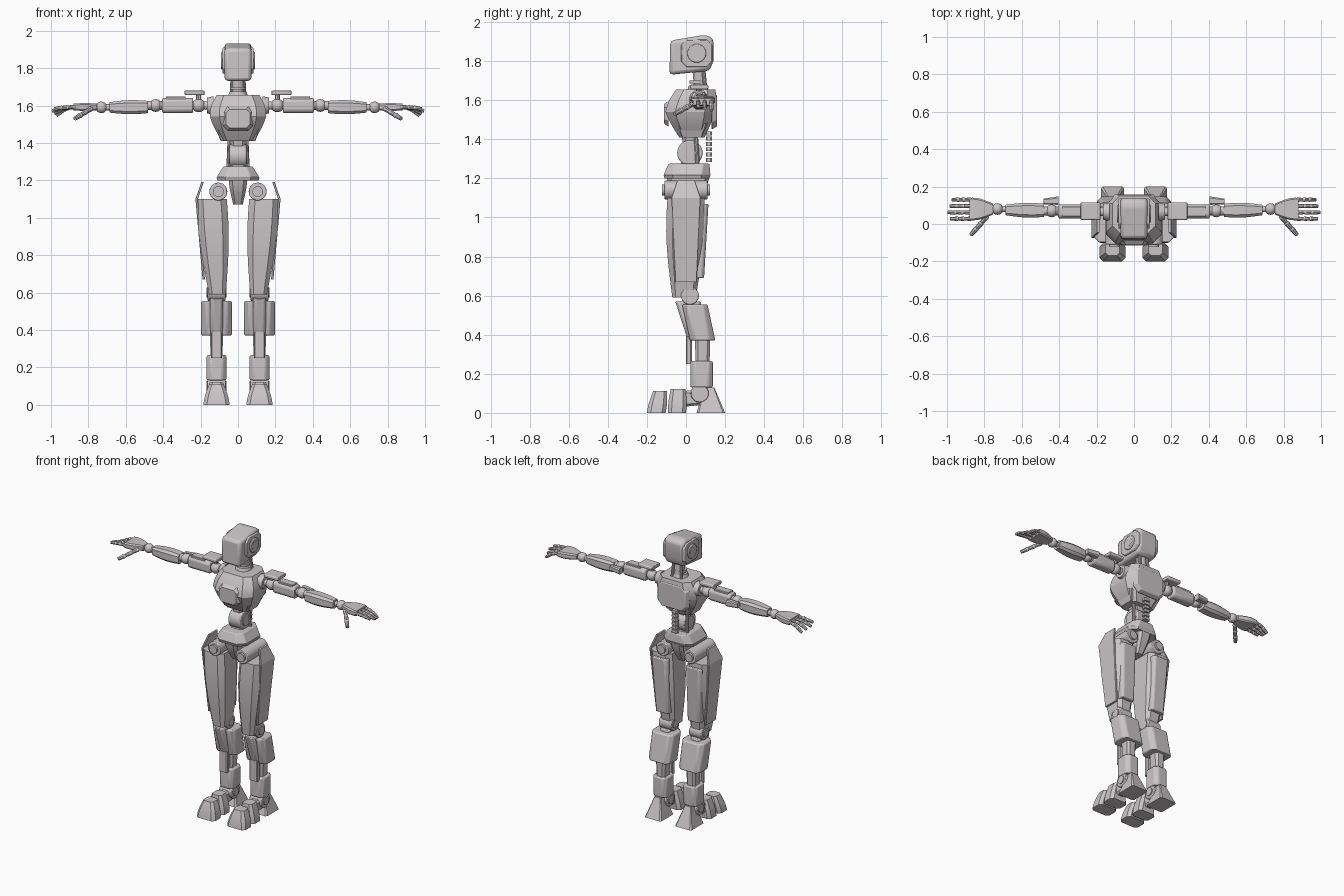
import bpy, bmesh
from math import pi, sin
from mathutils import Vector

cube = bpy.data.objects.get("Cube")
if cube:
    bpy.data.objects.remove(cube, do_unlink=True)

grey = bpy.data.materials.new("warm_grey")
grey.use_nodes = True
grey.diffuse_color = (.6, .56, .57, 1)
grey.node_tree.nodes["Principled BSDF"].inputs["Base Color"].default_value = grey.diffuse_color
parts = []

# Joint centres on the left side; every part on that side is mirrored
LEG = .115
HEAD = Vector((0, .055, 1.84))
SHOULDER = Vector((.21, .065, 1.6))
ELBOW = Vector((.44, .07, 1.6))
WRIST = Vector((.73, .08, 1.59))
WAIST = Vector((0, .02, 1.33))
HIP = Vector((.105, 0, 1.14))
KNEE = Vector((LEG, .02, .6))
ANKLE = Vector((LEG, .07, .1))
SIDEWAYS, FORWARD, UP = Vector((1, 0, 0)), Vector((0, 1, 0)), Vector((0, 0, 1))


def finish(name, bm, bevel=0):
    """Turn the mesh into an object, mirrored when it lies wholly on one side."""
    bmesh.ops.recalc_face_normals(bm, faces=bm.faces)
    one_sided = min(vert.co.x for vert in bm.verts) > 0
    mesh = bpy.data.meshes.new(name)
    bm.to_mesh(mesh)
    bm.free()
    mesh.materials.append(grey)
    part = bpy.data.objects.new(name, mesh)
    bpy.context.collection.objects.link(part)
    if bevel:
        rounding = part.modifiers.new("Bevel", "BEVEL")
        rounding.width, rounding.segments = bevel, 2
    if one_sided:
        part.modifiers.new("Mirror", "MIRROR")
    parts.append(part)


def skin(name, rings, bevel):
    """Join matching rings of points and cap both ends."""
    bm = bmesh.new()
    rows = [[bm.verts.new(point) for point in ring] for ring in rings]
    for lower, upper in zip(rows, rows[1:]):
        for i in range(len(lower)):
            bm.faces.new((lower[i - 1], lower[i], upper[i], upper[i - 1]))
    bm.faces.new(rows[0])
    bm.faces.new(rows[-1])
    finish(name, bm, bevel)


def block(name, start, end, size, end_size=None, swell=0, chamfer=.2, bevel=0):
    """Chamfered box between two centres, tapering and swelling on the way."""
    start, end = Vector(start), Vector(end)
    size, end_size = Vector(size), Vector(end_size or size)
    span = [abs(value) for value in end - start]
    along = span.index(max(span))
    across = [axis for axis in range(3) if axis != along]
    steps = 6 if swell else 1
    rings = []
    for step in range(steps + 1):
        t = step / steps
        half = size.lerp(end_size, t) * (1 + swell * sin(pi * t)) / 2
        u, v = half
        cut = 2 * chamfer * min(half)
        outline = [(u - cut, v), (u, v - cut), (u, cut - v), (u - cut, -v),
                   (cut - u, -v), (-u, cut - v), (-u, v - cut), (cut - u, v)]
        ring = []
        for offset in outline:
            point = start.lerp(end, t)
            for axis, amount in zip(across, offset):
                point[axis] += amount
            ring.append(point)
        rings.append(ring)
    skin(name, rings, bevel)


def rod(name, start, end, radius, end_radius=None, sides=24, bevel=0):
    start, end = Vector(start), Vector(end)
    bm = bmesh.new()
    bmesh.ops.create_cone(bm, cap_ends=True, segments=sides, radius1=radius,
                          radius2=end_radius or radius, depth=(end - start).length)
    bm.transform((end - start).to_track_quat("Z", "Y").to_matrix().to_4x4())
    bmesh.ops.translate(bm, vec=(start + end) / 2, verts=bm.verts)
    finish(name, bm, bevel)


def ball(name, centre, radius):
    bm = bmesh.new()
    bmesh.ops.create_uvsphere(bm, u_segments=20, v_segments=12, radius=radius)
    bmesh.ops.translate(bm, vec=centre, verts=bm.verts)
    finish(name, bm)


def hub(name, centre, direction, width, radius):
    """Joint disc with a smaller raised cap on both faces."""
    reach = direction * width / 2
    rod(name + "_disc", centre - reach, centre + reach, radius, bevel=radius / 10)
    reach *= 1.12
    rod(name + "_cap", centre - reach, centre + reach, radius * .6)


# Head: shell with a sloping crown, cheek plates and ear discs
crown_profile = [(-.085, 1.73), (-.08, 1.905), (.1, 1.935), (.14, 1.915), (.14, 1.8), (.12, 1.75)]
skin("head_shell", [[(x, y, z) for y, z in crown_profile] for x in (-.072, .072)], bevel=.018)
block("cheek_plate", HEAD + SIDEWAYS * .06, HEAD + SIDEWAYS * .083, (.16, .14), bevel=.005)
hub("ear", HEAD + SIDEWAYS * .08, SIDEWAYS, .02, .048)

# Neck
rod("neck_column", (0, .075, 1.64), (0, .065, 1.76), .032)
rod("neck_collar", (0, .06, 1.645), (0, .06, 1.675), .055, .045)
rod("neck_ring", (0, .06, 1.685), (0, .06, 1.7), .042)
rod("neck_piston", (.035, .1, 1.65), (.03, .09, 1.75), .01, sides=10)

# Torso: two tapering halves with plates at front and back
block("chest_lower", (0, .03, 1.41), (0, .02, 1.54), (.17, .13), (.3, .25), swell=.05)
block("chest_upper", (0, .02, 1.54), (0, .05, 1.655), (.3, .25), (.23, .2), swell=.08)
block("chest_plate", (0, -.09, 1.53), (0, -.112, 1.53), (.16, .13), (.13, .1))
block("back_plate", (0, .13, 1.545), (0, .158, 1.545), (.24, .19), (.21, .16), bevel=.004)
block("rib_fin", (.085, .03, 1.41), (.1, .03, 1.48), (.015, .1), (.04, .16))

# Waist: hub, brackets, pistons and a row of spine beads
hub("waist", WAIST, SIDEWAYS, .09, .065)
block("waist_neck", WAIST + UP * .04, WAIST + UP * .11, (.07, .07), (.09, .09))
block("waist_base", WAIST - UP * .08, WAIST - UP * .01, (.1, .11), (.08, .06))
rod("waist_piston", (.052, .06, 1.26), (.045, .05, 1.43), .011, sides=10)
for i in range(6):
    bead = Vector((0, .117, 1.285 + i * .027))
    block("spine_bead", bead, bead + UP * .02, (.044, .03), (.036, .03))

# Pelvis and hips
block("pelvis", (0, .005, 1.215), (0, .015, 1.275), (.23, .24), (.155, .21), bevel=.005)
block("pelvis_rim", (0, .005, 1.2), (0, .005, 1.215), (.22, .23), (.23, .24))
block("crotch", (0, .01, 1.07), (0, .01, 1.21), (.05, .1), (.1, .22), swell=.1)
hub("hip", HIP, FORWARD, .22, .048)

# Thighs: rounded shell, thin outer panel and a back panel
block("thigh_shell", (.11, -.01, .59), (.14, 0, 1.1), (.09, .12), (.16, .19), swell=.2)
block("thigh_outer_panel", (.183, 0, .67), (.221, 0, 1.1), (.013, .11), (.013, .15))
block("thigh_outer_tip", (.221, 0, 1.1), (.19, 0, 1.19), (.013, .15), (.013, .09))
block("thigh_back_panel", (.12, .065, .69), (.13, .08, 1.07), (.1, .055), (.12, .07), bevel=.006)

# Knees and shins
hub("knee", KNEE, SIDEWAYS, .095, .046)
block("shin_front", (LEG, .05, .37), (LEG, .01, .57), (.07, .08), (.07, .13), bevel=.006)
block("calf_guard", (LEG, .085, .37), (LEG, .045, .555), (.165, .13), (.165, .13), bevel=.008)
block("shin_strut", (LEG, .015, .25), (LEG, .015, .39), (.06, .03))
block("shin_bone", (LEG, .085, .24), (LEG, .085, .4), (.06, .07), (.075, .08))

# Ankles and feet
block("ankle_guard", (LEG, .08, .13), (LEG, .08, .265), (.105, .115), bevel=.008)
hub("ankle", ANKLE, SIDEWAYS, .095, .046)
block("heel", (LEG, .127, 0), (LEG, .12, .13), (.125, .146), (.05, .05), chamfer=.08)
block("foot_bridge", (LEG, -.03, .07), (LEG, .08, .08), (.06, .08))
block("instep", (LEG, -.046, 0), (LEG, -.04, .122), (.13, .092), (.07, .076), swell=.1)
block("toe", (LEG, -.152, 0), (LEG, -.133, .112), (.14, .096), (.075, .07), swell=.1)

# Shoulders with raised pads
rod("shoulder_socket", SHOULDER - SIDEWAYS * .08, SHOULDER - SIDEWAYS * .045, .05, .042)
rod("shoulder_axle", SHOULDER - SIDEWAYS * .06, SHOULDER + SIDEWAYS * .04, .022)
ball("shoulder_ball", SHOULDER, .036)
block("shoulder_pad", (.18, .068, 1.667), (.285, .068, 1.668), (.093, .024), bevel=.004)
rod("pad_post", SHOULDER, SHOULDER + UP * .065, .014, sides=10)

# Arms
block("upper_arm", (.24, .067, 1.6), (.405, .067, 1.6), (.076, .082), bevel=.008)
block("upper_arm_plate", (.28, .067, 1.64), (.385, .067, 1.64), (.055, .018))
rod("elbow_axle", ELBOW - SIDEWAYS * .05, ELBOW + SIDEWAYS * .06, .024)
ball("elbow_ball", ELBOW, .034)
block("elbow_guard", (.405, .125, 1.6), (.485, .12, 1.6), (.045, .04), (.03, .035))
block("forearm", (.48, .073, 1.592), (.688, .075, 1.59), (.07, .065), (.055, .055), swell=.25)
rod("wrist_axle", WRIST - SIDEWAYS * .05, WRIST + SIDEWAYS * .05, .017)
ball("wrist_ball", WRIST, .031)


def digit(name, points, radius):
    """Tapered finger segments with a ball at each knuckle."""
    for start, end in zip(points, points[1:]):
        rod(name + "_segment", start, end, radius, radius * .8, sides=8)
        ball(name + "_joint", start, radius)


# Hands: palm, four drooping fingers and a thumb
block("palm", (.755, .08, 1.592), (.88, .08, 1.592), (.06, .035), (.12, .035), swell=.2)
for i in range(4):
    knuckle = Vector((.875, .028 + i * .034, 1.592))
    length = .12 - .012 * abs(i - 1)
    droop = .01 + .012 * i
    digit("finger", [knuckle + SIDEWAYS * length * t - UP * droop * t * t
                     for t in (0, .35, .65, 1)], .0115)
thumb_root, thumb_tip = Vector((.79, .035, 1.58)), Vector((.872, -.058, 1.53))
digit("thumb", [thumb_root.lerp(thumb_tip, i / 3) for i in range(4)], .014)

# Smooth the curved surfaces and keep hard edges
bpy.ops.object.select_all(action="DESELECT")
for part in parts:
    part.select_set(True)
bpy.context.view_layer.objects.active = parts[0]
bpy.ops.object.shade_smooth_by_angle(angle=.5)
